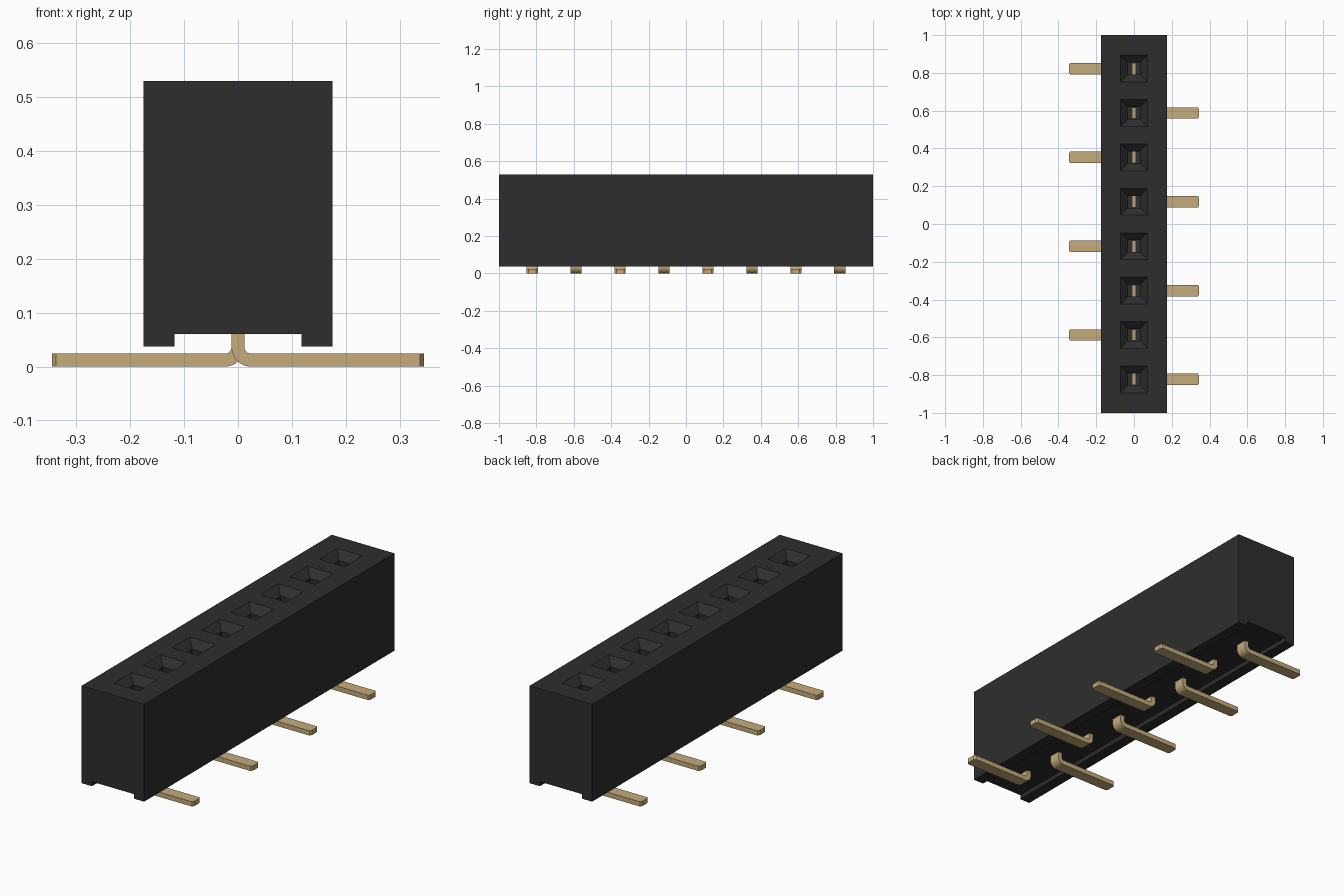
import bpy, bmesh, math

if "Cube" in bpy.data.objects:
    bpy.data.objects.remove(bpy.data.objects["Cube"], do_unlink=True)

PITCH, COUNT = 0.235, 8
ROWS = [(i - (COUNT - 1) / 2) * PITCH for i in range(COUNT)]


def material(name, rgb):
    mat = bpy.data.materials.new(name)
    mat.use_nodes = True
    mat.diffuse_color = (*rgb, 1)
    bsdf = next(n for n in mat.node_tree.nodes if n.type == "BSDF_PRINCIPLED")
    bsdf.inputs["Base Color"].default_value = (*rgb, 1)
    return mat


black = material("black plastic", (0.027, 0.027, 0.027))
gold = material("gold metal", (0.56, 0.41, 0.20))


def finish(name, bm, mat):
    bmesh.ops.recalc_face_normals(bm, faces=bm.faces)
    mesh = bpy.data.meshes.new(name)
    bm.to_mesh(mesh)
    bm.free()
    mesh.materials.append(mat)
    obj = bpy.data.objects.new(name, mesh)
    bpy.context.collection.objects.link(obj)
    return obj


def loft(bm, rings):
    """Skin a closed solid through rings with equal point counts."""
    loops = [[bm.verts.new(p) for p in ring] for ring in rings]
    for a, b in zip(loops, loops[1:]):
        for k in range(len(a)):
            n = (k + 1) % len(a)
            bm.faces.new((a[k], a[n], b[n], b[k]))
    bm.faces.new(loops[0][::-1])
    bm.faces.new(loops[-1])


def square(half, y, z):
    return [(-half, y - half, z), (half, y - half, z),
            (half, y + half, z), (-half, y + half, z)]


# Housing: block with a channel along its underside
half_profile = [(0.175, 0.53), (0.175, 0.037), (0.118, 0.037), (0.118, 0.06)]
profile = half_profile + [(-x, z) for x, z in reversed(half_profile)]
bm = bmesh.new()
loft(bm, [[(x, y, z) for x, z in profile] for y in (-1, 1)])
housing = finish("housing", bm, black)

# Sockets: tapered mouths leading into square shafts
bm = bmesh.new()
for y in ROWS:
    loft(bm, [square(0.032, y, 0.25), square(0.032, y, 0.493),
              square(0.071, y, 0.53), square(0.071, y, 0.56)])
cutter = finish("socket_cutter", bm, black)
cutter.hide_render = True
cut = housing.modifiers.new("sockets", "BOOLEAN")
cut.operation, cut.solver, cut.object = "DIFFERENCE", "EXACT", cutter
bpy.context.view_layer.objects.active = housing
bpy.ops.object.modifier_apply(modifier=cut.name)
bpy.data.objects.remove(cutter, do_unlink=True)


# Pins: upright strips bent into flat feet on alternating sides
def pin(name, y, side):
    def section(x1, z1, x2, z2, w=0.03):
        return [(side * x1, y - w, z1), (side * x1, y + w, z1),
                (side * x2, y + w, z2), (side * x2, y - w, z2)]

    rings = [section(-0.012, 0.27, 0.012, 0.27)]
    for step in range(9):
        a = math.radians(90) * step / 8
        c, s = math.cos(a), math.sin(a)
        rings.append(section(0.024 - 0.036 * c, 0.036 - 0.036 * s,
                             0.024 - 0.012 * c, 0.036 - 0.012 * s))
    rings += [section(0.338, 0, 0.338, 0.024),
              section(0.345, 0, 0.345, 0.024, 0.02)]
    bm = bmesh.new()
    loft(bm, rings)
    # Contact blade inside the socket
    loft(bm, [[(sx * 0.008, y + sy * 0.03, z) for sx, sy in
               ((-1, -1), (1, -1), (1, 1), (-1, 1))] for z in (0.27, 0.42)])
    obj = finish(name, bm, gold)
    bpy.ops.object.select_all(action="DESELECT")
    obj.select_set(True)
    bpy.context.view_layer.objects.active = obj
    bpy.ops.object.shade_smooth_by_angle(angle=math.radians(25))


for i, y in enumerate(ROWS):
    pin(f"pin_{i + 1}", y, 1 if i % 2 == 0 else -1)
